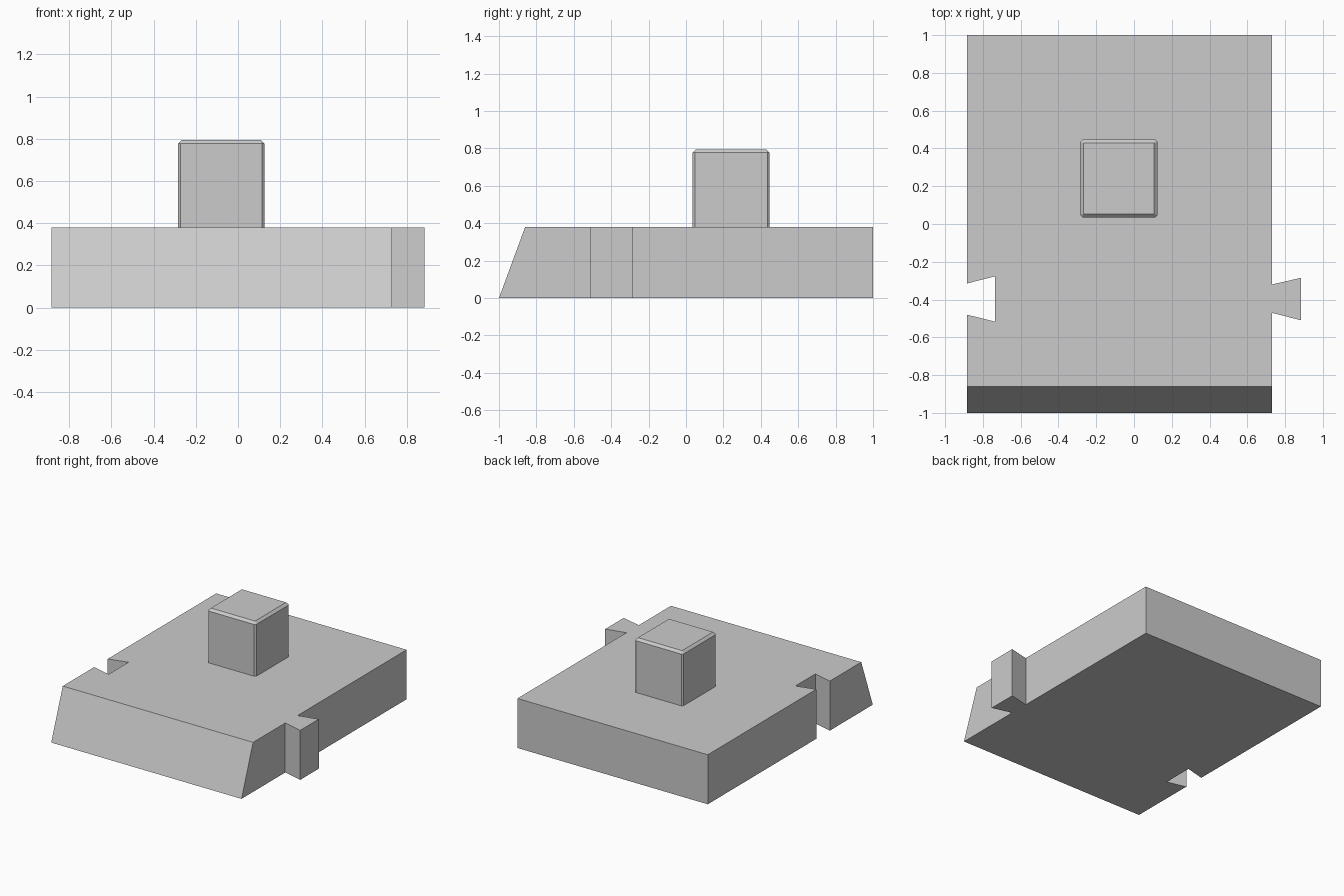
import bpy
import bmesh

default = bpy.data.objects.get("Cube")
if default:
    bpy.data.objects.remove(default, do_unlink=True)

HEIGHT = 0.38
FRONT_BOTTOM, FRONT_TOP = -1.0, -0.86

grey = bpy.data.materials.new("light grey")
grey.use_nodes = True
colour = (0.6, 0.6, 0.6, 1)
grey.diffuse_color = colour
grey.node_tree.nodes["Principled BSDF"].inputs["Base Color"].default_value = colour


def add_object(name, bm):
    bmesh.ops.recalc_face_normals(bm, faces=bm.faces)
    mesh = bpy.data.meshes.new(name)
    bm.to_mesh(mesh)
    bm.free()
    mesh.materials.append(grey)
    obj = bpy.data.objects.new(name, mesh)
    bpy.context.collection.objects.link(obj)
    return obj


def extruded_outline(outline, z_low, z_high):
    bm = bmesh.new()
    face = bm.faces.new([bm.verts.new((x, y, z_low)) for x, y in outline])
    top = bmesh.ops.extrude_face_region(bm, geom=[face])["geom"]
    for v in top:
        if isinstance(v, bmesh.types.BMVert):
            v.co.z = z_high
    return bm


# Base block: dovetail tab on the +x side, matching socket on the -x side
outline = [
    (-0.885, FRONT_BOTTOM), (0.73, FRONT_BOTTOM),
    (0.73, -0.47), (0.885, -0.51), (0.885, -0.285), (0.73, -0.32),
    (0.73, 1.0), (-0.885, 1.0),
    (-0.885, -0.315), (-0.735, -0.277), (-0.735, -0.517), (-0.885, -0.48),
]
bm = extruded_outline(outline, 0, HEIGHT)
# Sloping front
for v in bm.verts:
    if v.co.z > 0.1 and v.co.y < -0.9:
        v.co.y = FRONT_TOP
add_object("base_block", bm)

# Square peg with softened corners and a chamfered top
x0, x1, y0, y1 = -0.285, 0.125, 0.035, 0.447
bm = extruded_outline([(x0, y0), (x1, y0), (x1, y1), (x0, y1)], HEIGHT - 0.02, 0.795)
upright = [e for e in bm.edges if abs(e.verts[0].co.z - e.verts[1].co.z) > 0.1]
bmesh.ops.bevel(bm, geom=upright, offset=0.012, segments=1, affect='EDGES')
rim = [e for e in bm.edges if all(v.co.z > 0.79 for v in e.verts)]
bmesh.ops.bevel(bm, geom=rim, offset=0.018, segments=1, affect='EDGES')
add_object("peg", bm)
